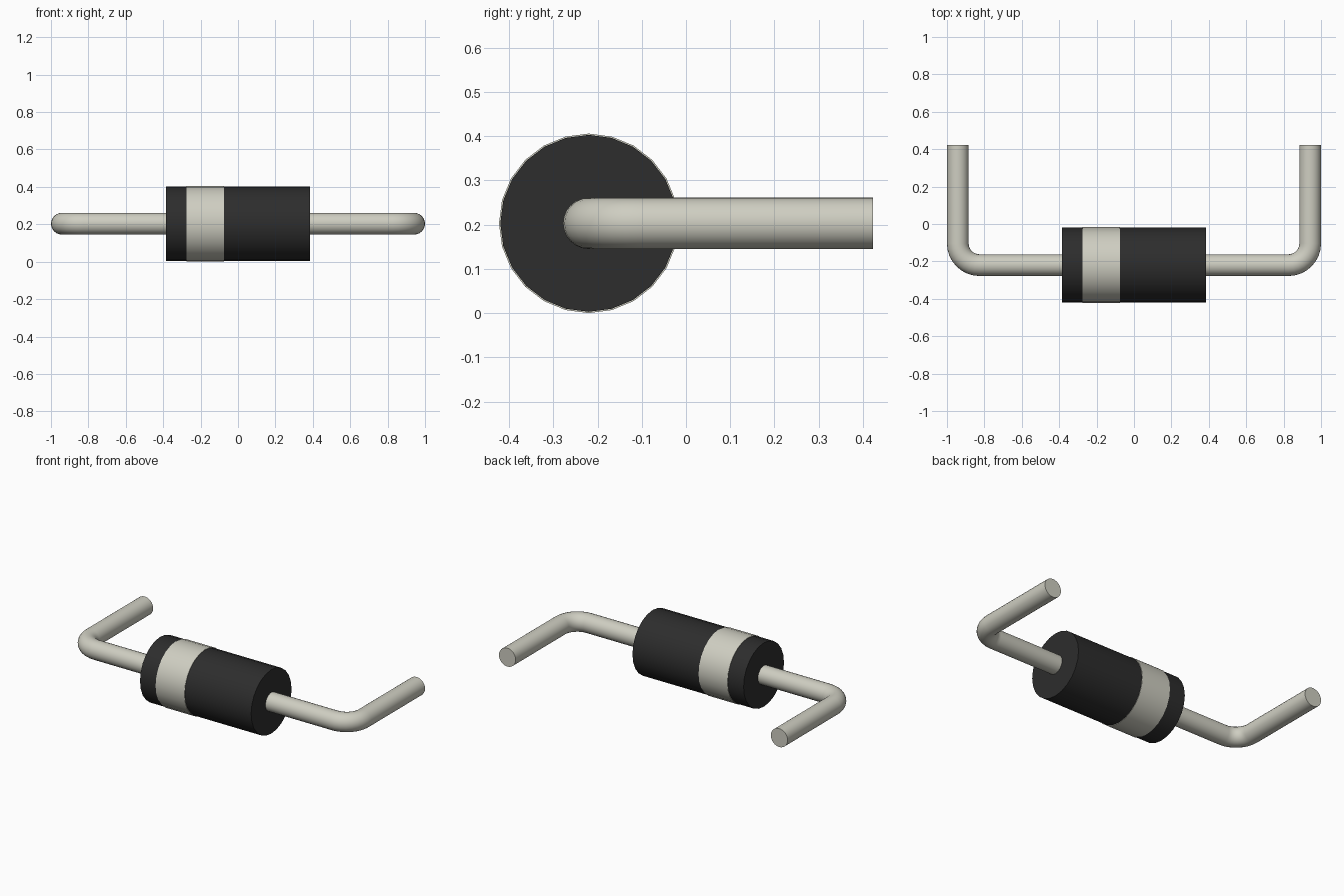
import bpy, bmesh, math
from mathutils import Vector

cube = bpy.data.objects.get("Cube")
if cube:
    bpy.data.objects.remove(cube, do_unlink=True)

AXIS_Y, AXIS_Z = -0.22, 0.203      # centre line of the body
BODY_R, BAND_R, WIRE_R = 0.2, 0.203, 0.058
BEND_R, WIRE_X, WIRE_END = 0.116, 0.942, 0.423


def material(name, rgb):
    m = bpy.data.materials.new(name)
    m.use_nodes = True
    m.diffuse_color = (*rgb, 1)
    bsdf = m.node_tree.nodes["Principled BSDF"]
    bsdf.inputs["Base Color"].default_value = (*rgb, 1)
    bsdf.inputs["Roughness"].default_value = 0.5
    return m


black = material("black plastic", (0.026, 0.026, 0.026))
silver = material("warm silver", (0.62, 0.615, 0.535))


def sweep(name, path, radius, mat, sides=24):
    """Capped tube along (centre, direction) pairs lying in a level plane."""
    bm = bmesh.new()
    rings = []
    for centre, direction in path:
        side = Vector((-direction.y, direction.x, 0))
        angles = [2 * math.pi * i / sides for i in range(sides)]
        rings.append([bm.verts.new(centre + radius * (math.cos(a) * side + math.sin(a) * Vector((0, 0, 1))))
                      for a in angles])
    for a, b in zip(rings, rings[1:]):
        for i in range(sides):
            j = (i + 1) % sides
            bm.faces.new((a[i], a[j], b[j], b[i]))
    bm.faces.new(rings[0])
    bm.faces.new(rings[-1])
    bmesh.ops.recalc_face_normals(bm, faces=bm.faces)
    mesh = bpy.data.meshes.new(name)
    bm.to_mesh(mesh)
    bm.free()
    mesh.materials.append(mat)
    obj = bpy.data.objects.new(name, mesh)
    bpy.context.collection.objects.link(obj)
    bpy.ops.object.select_all(action='DESELECT')
    obj.select_set(True)
    bpy.context.view_layer.objects.active = obj
    bpy.ops.object.shade_smooth_by_angle(angle=math.radians(35))
    return obj


def straight(x0, x1):
    return [(Vector((x, AXIS_Y, AXIS_Z)), Vector((1, 0, 0))) for x in (x0, x1)]


# Cylindrical body and the slightly raised polarity band
sweep("body", straight(-0.385, 0.385), BODY_R, black)
sweep("polarity_band", straight(-0.275, -0.075), BAND_R, silver)

# Wire leads: out of the body, round a quarter bend, then straight back
for name, s in (("left_lead", 1), ("right_lead", -1)):
    path = [(Vector((s * 0.37, AXIS_Y, AXIS_Z)), Vector((s, 0, 0)))]
    for k in range(9):
        t = math.pi / 2 * k / 8
        path.append((Vector((s * (WIRE_X - BEND_R + BEND_R * math.sin(t)),
                             AXIS_Y + BEND_R * (1 - math.cos(t)), AXIS_Z)),
                     Vector((s * math.cos(t), math.sin(t), 0))))
    path.append((Vector((s * WIRE_X, WIRE_END, AXIS_Z)), Vector((0, 1, 0))))
    sweep(name, path, WIRE_R, silver)
